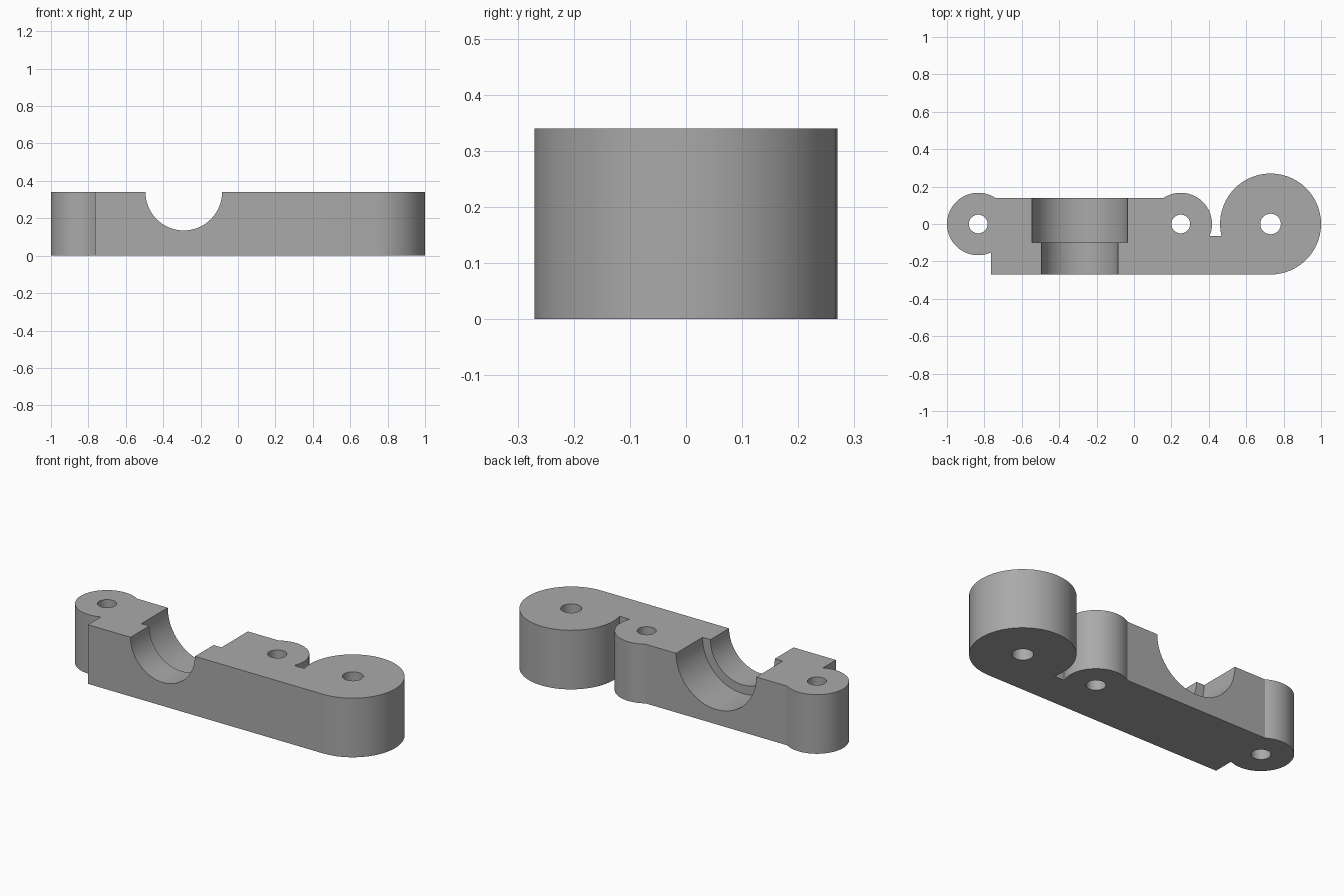
import bpy, bmesh, math

if "Cube" in bpy.data.objects:
    bpy.data.objects.remove(bpy.data.objects["Cube"])

HEIGHT = 0.34
FRONT, BACK, LEDGE = -0.27, 0.14, -0.065
SMALL_R, BIG_R = 0.167, 0.27
END_X, MID_X, BIG_X = -0.833, 0.25, 0.73
BODY_X = -0.765

grey = bpy.data.materials.new("plain grey")
grey.use_nodes = True
grey.diffuse_color = (0.4, 0.4, 0.4, 1)
grey.node_tree.nodes["Principled BSDF"].inputs["Base Color"].default_value = (0.4, 0.4, 0.4, 1)


def arc(cx, r, start, end, steps):
    """Points on a circle centred on the x axis, from start to end angle."""
    return [(cx + r * math.cos(start + (end - start) * i / steps),
             r * math.sin(start + (end - start) * i / steps)) for i in range(steps + 1)]


def prism(name, outline, height):
    bm = bmesh.new()
    base = bm.faces.new([bm.verts.new((x, y, 0)) for x, y in outline])
    top = bmesh.ops.extrude_face_region(bm, geom=[base])["geom"]
    bmesh.ops.translate(bm, vec=(0, 0, height),
                        verts=[v for v in top if isinstance(v, bmesh.types.BMVert)])
    bmesh.ops.recalc_face_normals(bm, faces=bm.faces)
    mesh = bpy.data.meshes.new(name)
    bm.to_mesh(mesh)
    bm.free()
    mesh.materials.append(grey)
    obj = bpy.data.objects.new(name, mesh)
    bpy.context.collection.objects.link(obj)
    return obj


def cut(body, name, radius, depth, location, along_y=False):
    bpy.ops.mesh.primitive_cylinder_add(
        vertices=64, radius=radius, depth=depth, location=location,
        rotation=(math.pi / 2 if along_y else 0, 0, 0))
    cutter = bpy.context.object
    cutter.name = name
    cutter.data.materials.append(grey)
    cutter.hide_render = True
    mod = body.modifiers.new(name, "BOOLEAN")
    mod.operation, mod.solver, mod.object = "DIFFERENCE", "EXACT", cutter
    bpy.context.view_layer.objects.active = body
    bpy.ops.object.modifier_apply(modifier=name)
    bpy.data.objects.remove(cutter)


# Outline, counter-clockwise: front edge, large boss, ledge, middle lug, back edge, end lug
back_angle = math.asin(BACK / SMALL_R)
outline = [(BODY_X, FRONT)]
outline += arc(BIG_X, BIG_R, -math.pi / 2, math.pi + math.asin(-LEDGE / BIG_R), 48)
outline += arc(MID_X, SMALL_R, math.asin(LEDGE / SMALL_R), math.pi - back_angle, 28)
outline += arc(END_X, SMALL_R, back_angle,
               2 * math.pi - math.acos((BODY_X - END_X) / SMALL_R), 40)
bracket = prism("clamp_bracket", outline, HEIGHT)

# Screw holes
for hole, x, r in (("end_hole", END_X, 0.05), ("middle_hole", MID_X, 0.05),
                   ("boss_hole", BIG_X, 0.055)):
    cut(bracket, hole, r, 1, (x, 0, HEIGHT / 2))

# Stepped half-round channel: narrow at the front, wide at the back
cut(bracket, "narrow_channel", 0.205, 1, (-0.29, 0, HEIGHT), True)
cut(bracket, "wide_channel", 0.255, 0.5, (-0.29, 0.15, HEIGHT), True)

bpy.ops.object.select_all(action="DESELECT")
bracket.select_set(True)
bpy.context.view_layer.objects.active = bracket
bpy.ops.object.shade_smooth_by_angle(angle=math.radians(30))
